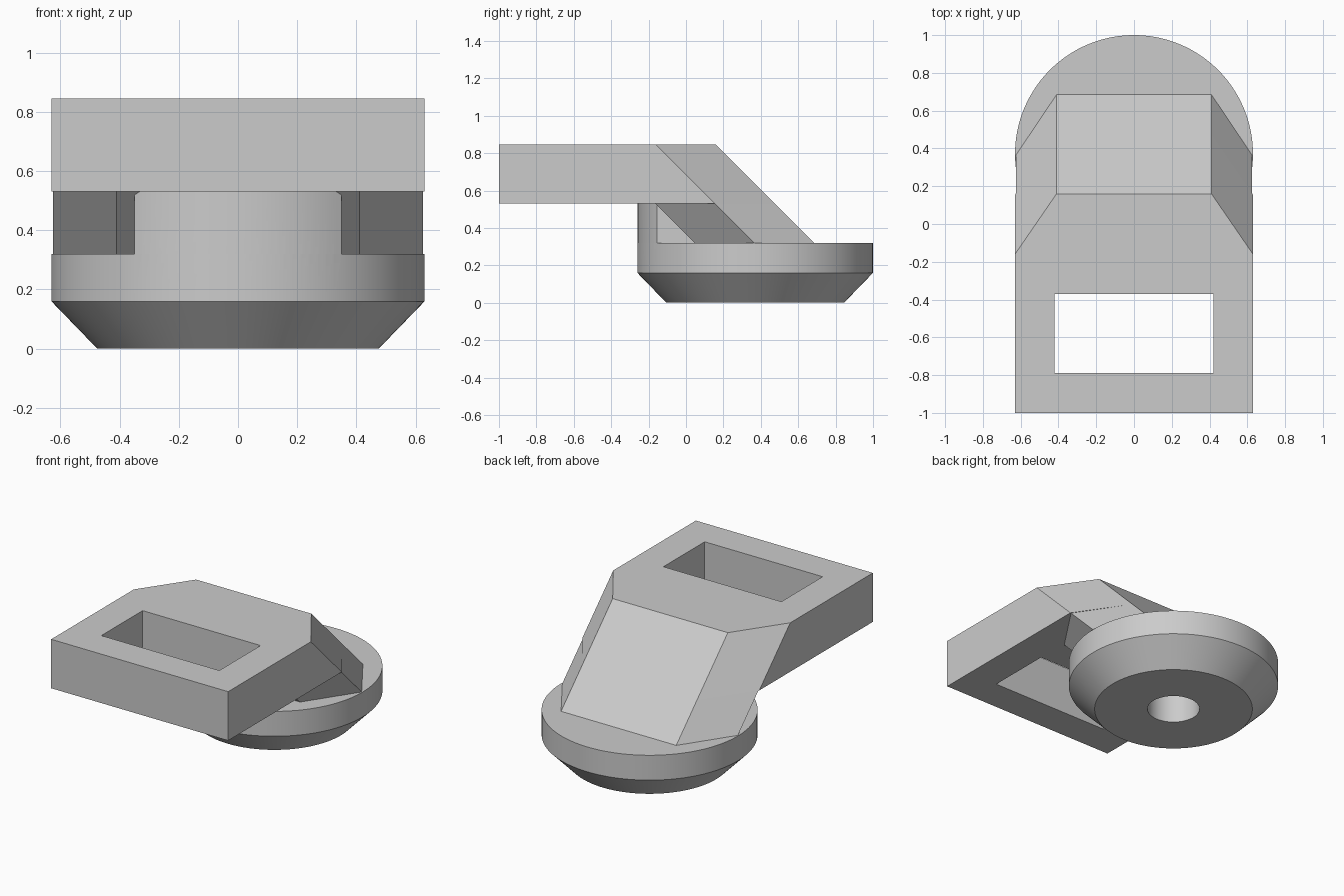
import bpy, bmesh, math

if "Cube" in bpy.data.objects:
    bpy.data.objects.remove(bpy.data.objects["Cube"], do_unlink=True)

grey = bpy.data.materials.new("plain grey")
grey.use_nodes = True
grey.diffuse_color = (0.6, 0.6, 0.6, 1)
grey.node_tree.nodes["Principled BSDF"].inputs["Base Color"].default_value = (0.6, 0.6, 0.6, 1)

HUB_Y, RADIUS = 0.37, 0.63
TOP, PLATE_LOW, DISC_TOP = 0.845, 0.53, 0.32


def loft(name, sections):
    """Solid through matching outlines, each given as (outline, z)."""
    bm = bmesh.new()
    rings = [[bm.verts.new((x, y, z)) for x, y in pts] for pts, z in sections]
    n = len(rings[0])
    for low, high in zip(rings, rings[1:]):
        for i in range(n):
            j = (i + 1) % n
            bm.faces.new((low[i], low[j], high[j], high[i]))
    bm.faces.new(rings[0][::-1])
    bm.faces.new(rings[-1])
    bmesh.ops.recalc_face_normals(bm, faces=bm.faces)
    mesh = bpy.data.meshes.new(name)
    bm.to_mesh(mesh)
    bm.free()
    obj = bpy.data.objects.new(name, mesh)
    bpy.context.collection.objects.link(obj)
    mesh.materials.append(grey)
    return obj


def combine(body, tool, operation):
    """Apply a boolean and discard the tool."""
    mod = body.modifiers.new("join", 'BOOLEAN')
    mod.operation, mod.solver, mod.object = operation, 'EXACT', tool
    bpy.context.view_layer.objects.active = body
    bpy.ops.object.modifier_apply(modifier=mod.name)
    bpy.data.objects.remove(tool, do_unlink=True)


def circle(r, n=128):
    return [(r * math.cos(math.tau * i / n), HUB_Y + r * math.sin(math.tau * i / n))
            for i in range(n)]


def mirrored(half):
    """Close a right-hand outline, listed front to back, with its mirror image."""
    return half + [(-x, y) for x, y in reversed(half)]


def leaning(half, z):
    """Outline shifted back by the drop below the top, a 45 degree lean."""
    return mirrored([(x, y + TOP - z) for x, y in half]), z


# Round base with a bevelled underside
body = loft("bracket", [(circle(0.475), 0), (circle(RADIUS), 0.16), (circle(RADIUS), DISC_TOP)])

# Leaning six-sided leg
hexagon = [(0.41, -0.48), (0.625, -0.16), (0.41, 0.16)]
leg = loft("leg", [leaning(hexagon, z) for z in (0.30, PLATE_LOW)])
combine(body, leg, 'UNION')

# Support under the plate, with a round front that follows the base
edge = math.asin(0.35 / RADIUS)
arc = [(RADIUS * math.sin(edge * (i + 0.5) / 12.5), HUB_Y - RADIUS * math.cos(edge * (i + 0.5) / 12.5))
       for i in range(13)]
outline = mirrored(arc + [(0.35, 0.25)])
combine(body, loft("support", [(outline, DISC_TOP), (outline, PLATE_LOW)]), 'UNION')

# Top plate: square front, tapered back that leans like the leg
back = [(RADIUS, -0.16), (0.41, 0.16)]
plate = loft("plate", [
    (mirrored([(RADIUS, -1)] + [(x, y + TOP - z) for x, y in back]), z)
    for z in (PLATE_LOW, TOP)])
combine(body, plate, 'UNION')

# Window through the plate and round socket in the base
window = mirrored([(0.42, -0.79), (0.42, -0.37)])
combine(body, loft("window", [(window, 0.4), (window, 1)]), 'DIFFERENCE')
combine(body, loft("socket", [(circle(0.157, 64), -0.1), (circle(0.157, 64), 0.31)]), 'DIFFERENCE')

bpy.ops.object.select_all(action='DESELECT')
body.select_set(True)
bpy.context.view_layer.objects.active = body
bpy.ops.object.shade_smooth_by_angle(angle=math.radians(25))
